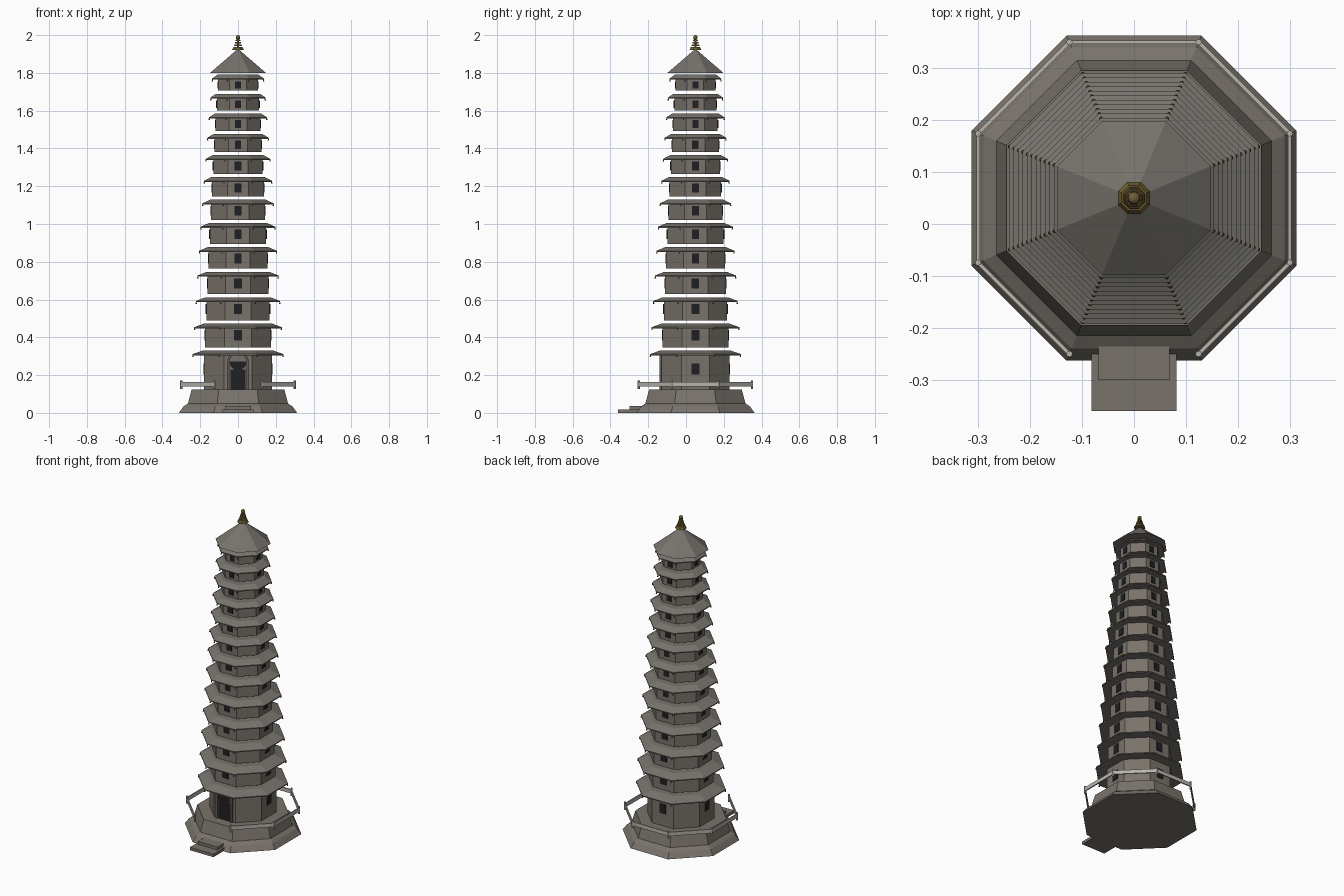
import bpy, bmesh, math
from mathutils import Matrix, Vector

cube = bpy.data.objects.get("Cube")
if cube:
    bpy.data.objects.remove(cube, do_unlink=True)

CY = 0.05                      # tower axis
HALF = math.pi / 8


def material(name, color):
    m = bpy.data.materials.new(name)
    m.diffuse_color = (*color, 1)
    m.use_nodes = True
    node = next(n for n in m.node_tree.nodes if n.type == 'BSDF_PRINCIPLED')
    node.inputs["Base Color"].default_value = (*color, 1)
    return m


STONE = material("weathered stone", (0.19, 0.17, 0.145))
TILE = material("roof stone", (0.185, 0.172, 0.152))
PALE = material("pale railing stone", (0.48, 0.46, 0.42))
DARK = material("dark opening", (0.014, 0.014, 0.016))
TRIM = material("door surround", (0.12, 0.11, 0.098))
GOLD = material("old gold", (0.17, 0.12, 0.035))


def finish(name, bm, mat):
    bmesh.ops.recalc_face_normals(bm, faces=bm.faces)
    mesh = bpy.data.meshes.new(name)
    bm.to_mesh(mesh)
    bm.free()
    mesh.materials.append(mat)
    ob = bpy.data.objects.new(name, mesh)
    bpy.context.collection.objects.link(ob)
    return ob


def add_lathe(bm, profile, center=(0, CY, 0)):
    """Closed octagonal solid; profile holds (apothem, z) from bottom to top."""
    rings = []
    for a, z in profile:
        r = a / math.cos(HALF)
        angles = [HALF + i * 2 * HALF for i in range(8)]
        rings.append([bm.verts.new((center[0] + r * math.cos(t),
                                    center[1] + r * math.sin(t),
                                    center[2] + z)) for t in angles])
    for low, high in zip(rings, rings[1:]):
        for i in range(8):
            j = (i + 1) % 8
            bm.faces.new((low[i], low[j], high[j], high[i]))
    bm.faces.new(rings[0][::-1])
    bm.faces.new(rings[-1])


def lathe(name, profile, mat):
    bm = bmesh.new()
    add_lathe(bm, profile)
    return finish(name, bm, mat)


def add_box(bm, center, size, turn=0.0):
    """Box placed relative to the tower axis, then turned about it."""
    m = (Matrix.Translation((0, CY, 0)) @ Matrix.Rotation(turn, 4, 'Z')
         @ Matrix.Translation(center) @ Matrix.Diagonal((*size, 1)))
    bmesh.ops.create_cube(bm, size=1, matrix=m)


def box(name, center, size, mat):
    bm = bmesh.new()
    add_box(bm, center, size)
    return finish(name, bm, mat)


# Flared base and entrance steps
lathe("base", [(0.313, 0), (0.29, 0.033), (0.265, 0.05), (0.245, 0.125)], STONE)
box("lower_step", (0, -0.34, 0.009), (0.164, 0.14, 0.018), STONE)
box("upper_step", (0, -0.30, 0.018), (0.136, 0.10, 0.036), STONE)

# Railing on every side except the entrance
rail_r = 0.30
side = 2 * rail_r * math.tan(HALF)
rails, posts = bmesh.new(), bmesh.new()
for i in range(8):
    if i:
        add_box(rails, (0, -rail_r, 0.152), (side, 0.007, 0.024), i * 2 * HALF)
    t = HALF + i * 2 * HALF
    r = rail_r / math.cos(HALF)
    bmesh.ops.create_cone(posts, cap_ends=True, segments=8, radius1=0.006,
                          radius2=0.006, depth=0.047,
                          matrix=Matrix.Translation((r * math.cos(t),
                                                     CY + r * math.sin(t), 0.149)))
finish("railing_bars", rails, PALE)
finish("railing_posts", posts, PALE)

# Thirteen storeys, each with a body, windows, an eave and corner bells
STOREYS = 13
eave_z = 0.310
floor_z = 0.125
for k in range(STOREYS):
    body_r = 0.18 - 0.0062 * k
    eave_r = 0.241 - 0.0087 * k
    lathe(f"storey_{k + 1}_body", [(body_r, floor_z), (body_r, eave_z)], STONE)
    lathe(f"storey_{k + 1}_eave",
          [(eave_r, eave_z - 0.005), (eave_r, eave_z + 0.001),
           (body_r + 0.004, eave_z + 0.021)], TILE)

    windows = bmesh.new()
    tall = 0.058 - 0.0016 * k
    mid = eave_z - 0.014 - tall / 2 if k else 0.232
    for i in range(4):
        if k or i:
            add_box(windows, (0, -body_r, mid), (0.043 - 0.001 * k, 0.007, tall),
                    i * math.pi / 2)
    finish(f"storey_{k + 1}_windows", windows, DARK)

    bells = bmesh.new()
    for i in range(8):
        t = HALF + i * 2 * HALF
        r = eave_r / math.cos(HALF) * 0.99
        add_lathe(bells, [(0.004, -0.014), (0.002, -0.004)],
                  (r * math.cos(t), CY + r * math.sin(t), eave_z))
    finish(f"storey_{k + 1}_bells", bells, GOLD)

    floor_z = eave_z + 0.037
    eave_z += 0.1425 - 0.0038 * k

# Entrance: door, half-round panel, jambs and arch
front = -0.18
box("door", (0, front, 0.178), (0.078, 0.008, 0.106), DARK)
panel = bmesh.new()
arc = [math.pi + math.pi * i / 12 for i in range(13)]
panel.faces.new([panel.verts.new((0.046 * math.cos(t), CY + front - 0.005,
                                  0.272 + 0.046 * math.sin(t))) for t in arc])
finish("door_panel", panel, DARK)
jambs = bmesh.new()
for s in (-1, 1):
    add_box(jambs, (s * 0.051, front, 0.197), (0.012, 0.022, 0.144))
finish("door_jambs", jambs, TRIM)
arch = bmesh.new()
loops = []
for i in range(13):
    t = math.pi * i / 12
    out = Vector((math.cos(t), 0, math.sin(t)))
    loops.append([arch.verts.new(Vector((0, CY + front + dy, 0.269)) + out * r)
                  for r, dy in ((0.045, 0.01), (0.045, -0.011),
                                (0.057, -0.011), (0.057, 0.01))])
for a, b in zip(loops, loops[1:]):
    for j in range(4):
        arch.faces.new((a[j], a[j - 1], b[j - 1], b[j]))
finish("door_arch", arch, TRIM)

# Pointed top roof
lathe("top_roof", [(0.148, 1.80), (0.003, 1.925)], TILE)

# Finial: foot, stacked rings, pole and ball
lathe("finial_foot", [(0.031, 1.922), (0.024, 1.938)], GOLD)
lathe("finial_pole", [(0.006, 1.92), (0.005, 1.985)], GOLD)
rings = bmesh.new()
for i in range(3):
    r, z = 0.021 - 0.004 * i, 1.943 + 0.013 * i
    add_lathe(rings, [(r, z), (r - 0.002, z + 0.008)])
finish("finial_rings", rings, GOLD)
ball = bmesh.new()
bmesh.ops.create_uvsphere(ball, u_segments=12, v_segments=8, radius=0.012,
                          matrix=Matrix.Translation((0, CY, 1.988)))
finish("finial_ball", ball, GOLD)
